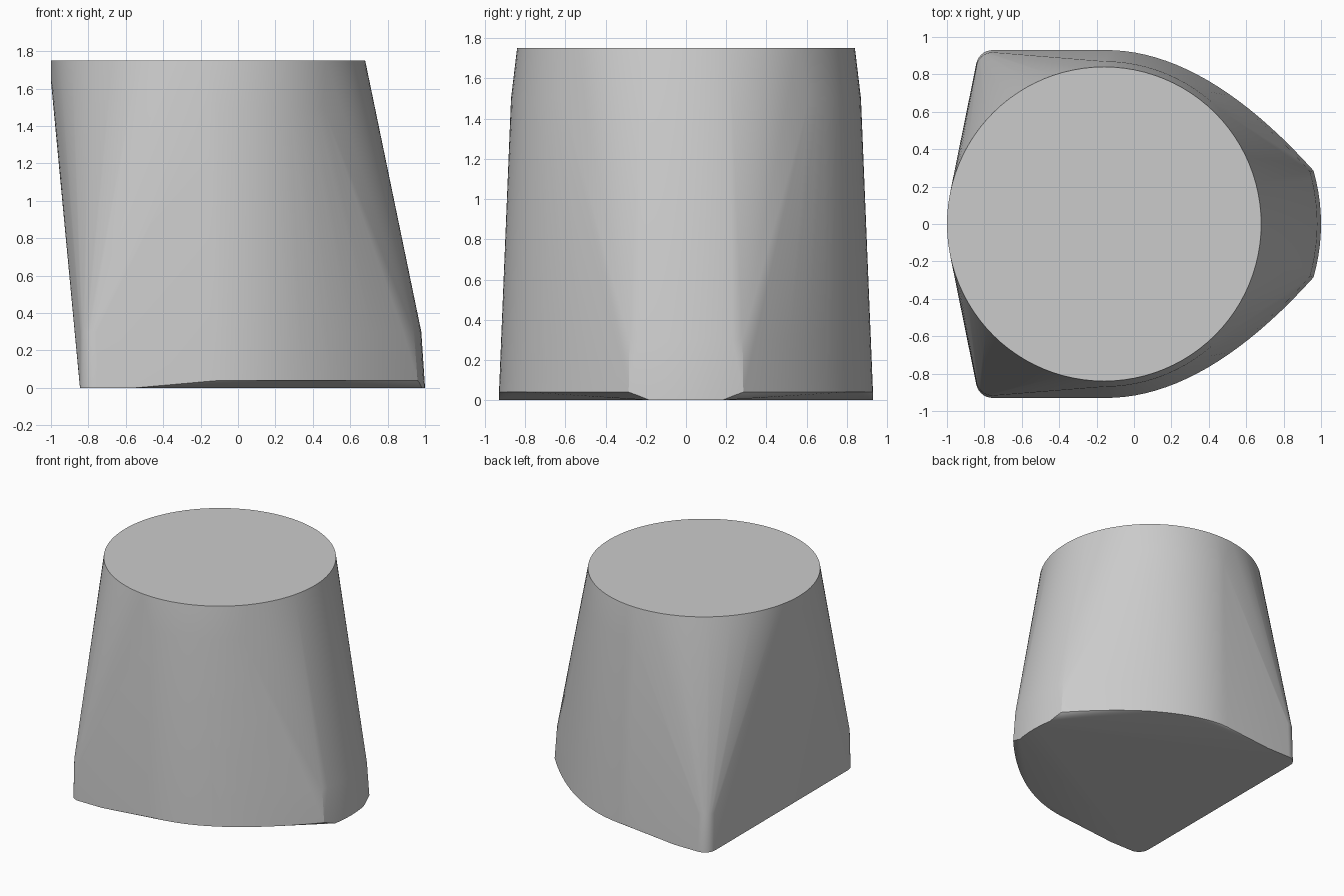
import bpy
import bmesh
import math
from mathutils import Vector

cube = bpy.data.objects.get("Cube")
if cube:
    bpy.data.objects.remove(cube, do_unlink=True)

CENTRE_X = -0.16


def arc(cx, cy, radius, start, end, steps):
    """Points along a circular arc, angles in degrees."""
    angles = [math.radians(start + (end - start) * i / steps) for i in range(steps + 1)]
    return [(cx + radius * math.cos(a), cy + radius * math.sin(a)) for a in angles]


def curve(p0, p1, p2, steps):
    """Points along a quadratic curve."""
    a, b, c = Vector(p0), Vector(p1), Vector(p2)
    return [tuple(a * (1 - t) ** 2 + b * 2 * t * (1 - t) + c * t * t)
            for t in (i / steps for i in range(steps + 1))]


def clamp(t):
    return max(0.0, min(1.0, t))


# Half outline of the foot: rounded corner, bulging side, shallow nose arc
corner = arc(-0.755, 0.84, 0.09, 180, 90, 8)
side = [(-0.55, 0.93)] + curve((-0.15, 0.93), (0.38, 0.93), (0.96, 0.285), 20)
nose = [(1 - 0.04 * (y / 0.285) ** 2, y) for y in (0.235, 0.18, 0.12, 0.06, 0.0)]
outline = corner + side + nose

points = []
for x, y in outline:
    # The lower rim lifts slightly along the bulging side
    lift = 0.04 * min(clamp((x + 0.55) / 0.45), clamp((y - 0.18) / 0.1))
    points.append((x, y, lift))
    # Short upright skirt
    points.append((x * (0.98 if x > 0 else 1.0), y * 0.987, 0.3))

# Shoulder and back arcs just below the round top
points += [(x, y, 1.5) for x, y in arc(CENTRE_X, 0, 0.87, 45, 90, 12)]
points += [(x, y, 1.64) for x, y in arc(CENTRE_X, 0, 0.84, 150, 180, 8)]
points += [(x, y, 1.75) for x, y in arc(CENTRE_X, 0, 0.84, 0, 180, 48)]

# Mirror the half and skin everything as one convex body
bm = bmesh.new()
for x, y, z in points:
    for s in (1, -1):
        bm.verts.new((x, s * y, z))
bmesh.ops.remove_doubles(bm, verts=bm.verts, dist=0.0005)
hull = bmesh.ops.convex_hull(bm, input=bm.verts)
spare = {v for v in hull["geom_interior"] + hull["geom_unused"]
         if isinstance(v, bmesh.types.BMVert)}
bmesh.ops.delete(bm, geom=list(spare), context="VERTS")
bmesh.ops.dissolve_limit(bm, angle_limit=math.radians(0.3),
                         verts=bm.verts, edges=bm.edges)
bmesh.ops.recalc_face_normals(bm, faces=bm.faces)

mesh = bpy.data.meshes.new("tapered_body")
bm.to_mesh(mesh)
bm.free()
body = bpy.data.objects.new("tapered_body", mesh)
bpy.context.collection.objects.link(body)

# Plain grey finish
grey = bpy.data.materials.new("light grey")
grey.use_nodes = True
colour = (0.6, 0.6, 0.6, 1)
grey.diffuse_color = colour
grey.node_tree.nodes["Principled BSDF"].inputs["Base Color"].default_value = colour
mesh.materials.append(grey)

bpy.ops.object.select_all(action="DESELECT")
body.select_set(True)
bpy.context.view_layer.objects.active = body
bpy.ops.object.shade_smooth_by_angle(angle=math.radians(25))
